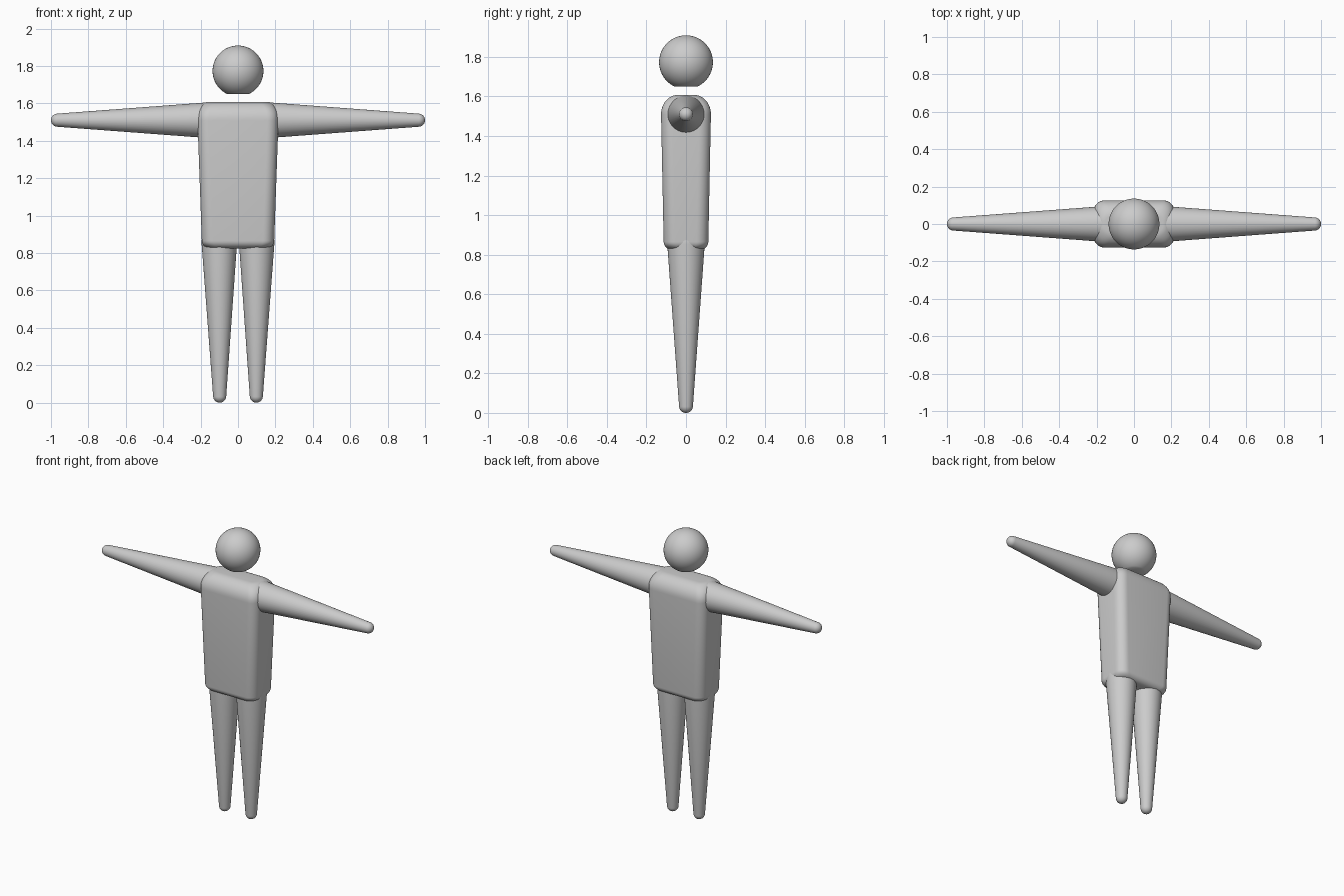
import bpy, bmesh, math
from mathutils import Matrix, Vector

if "Cube" in bpy.data.objects:
    bpy.data.objects.remove(bpy.data.objects["Cube"])

grey = bpy.data.materials.new("plain grey")
grey.diffuse_color = (0.6, 0.6, 0.6, 1)
grey.use_nodes = True
grey.node_tree.nodes["Principled BSDF"].inputs["Base Color"].default_value = grey.diffuse_color


def finish(name, bm, angle=40):
    bmesh.ops.recalc_face_normals(bm, faces=bm.faces)
    mesh = bpy.data.meshes.new(name)
    bm.to_mesh(mesh)
    bm.free()
    mesh.materials.append(grey)
    ob = bpy.data.objects.new(name, mesh)
    bpy.context.collection.objects.link(ob)
    bpy.ops.object.select_all(action='DESELECT')
    ob.select_set(True)
    bpy.context.view_layer.objects.active = ob
    bpy.ops.object.shade_smooth_by_angle(angle=math.radians(angle))
    return ob


def loft(rings):
    """Skin a stack of equal point rings and cap both ends."""
    bm = bmesh.new()
    loops = [[bm.verts.new(p) for p in ring] for ring in rings]
    for a, b in zip(loops, loops[1:]):
        for i in range(len(a)):
            j = (i + 1) % len(a)
            bm.faces.new((a[i], a[j], b[j], b[i]))
    bm.faces.new(loops[0])
    bm.faces.new(loops[-1])
    return bm


def circle(r, z, n=40):
    return [Vector((r * math.cos(2 * math.pi * i / n),
                    r * math.sin(2 * math.pi * i / n), z)) for i in range(n)]


def limb(name, start, end, r_start, r_end):
    """Tapered limb with rounded ends; start and end are the ball centres."""
    start, end = Vector(start), Vector(end)
    axis = end - start
    length = axis.length
    lean = math.asin((r_start - r_end) / length)
    steps = 9
    rings = []
    for i in range(steps + 1):
        t = -math.pi / 2 * 0.98 + (lean + math.pi / 2 * 0.98) * i / steps
        rings.append(circle(r_start * math.cos(t), r_start * math.sin(t)))
    for i in range(steps + 1):
        t = lean + (math.pi / 2 * 0.98 - lean) * i / steps
        rings.append(circle(r_end * math.cos(t), length + r_end * math.sin(t)))
    bm = loft(rings)
    turn = axis.to_track_quat('Z', 'Y').to_matrix().to_4x4()
    bm.transform(Matrix.Translation(start) @ turn)
    return finish(name, bm)


def rounded_rect(hx, hy, r, z, n=8):
    pts = []
    for k, (sx, sy) in enumerate(((1, 1), (-1, 1), (-1, -1), (1, -1))):
        for i in range(n + 1):
            t = math.pi / 2 * (k + i / n)
            pts.append(Vector((sx * (hx - r) + r * math.cos(t),
                               sy * (hy - r) + r * math.sin(t), z)))
    return pts


# Torso: tapered rounded block, softly domed front to back at the shoulders
Z0, Z1 = 0.825, 1.608
LOW, HIGH = 0.04, 0.10


def torso_ring(z, inset_x=0.0, inset_y=0.0):
    f = (z - Z0) / (Z1 - Z0)
    hx, hy = 0.192 + 0.028 * f, 0.112 + 0.016 * f
    hx, hy = hx - inset_x, hy - inset_y
    return rounded_rect(hx, hy, min(0.06, hy * 0.8), z)


rings = []
for i in range(9):
    t = math.pi / 2 * i / 8
    inset = LOW * (1 - math.sin(t))
    rings.append(torso_ring(Z0 + LOW * (1 - math.cos(t)), inset, inset))
for i in range(11):
    t = math.pi / 2 * i / 10
    drop = 1 - math.cos(t)
    rings.append(torso_ring(Z1 - HIGH + HIGH * math.sin(t), 0.065 * drop, 0.088 * drop))
finish("torso", loft(rings))

# Head: floating ball with a flat cut underneath
R, HEAD_Z, CUT = 0.136, 1.773, -0.122
low = math.asin(CUT / R)
rings = []
for i in range(29):
    t = low + (math.pi / 2 * 0.99 - low) * i / 28
    rings.append(circle(R * math.cos(t), HEAD_Z + R * math.sin(t), 48))
finish("head", loft(rings))

# Arms and legs, mirrored left and right
for side, s in (("left", -1), ("right", 1)):
    limb(side + "_arm", (s * 0.15, 0, 1.51), (s * 0.965, 0, 1.51), 0.096, 0.035)
    limb(side + "_leg", (s * 0.1, 0, 0.86), (s * 0.098, 0, 0.035), 0.095, 0.035)
